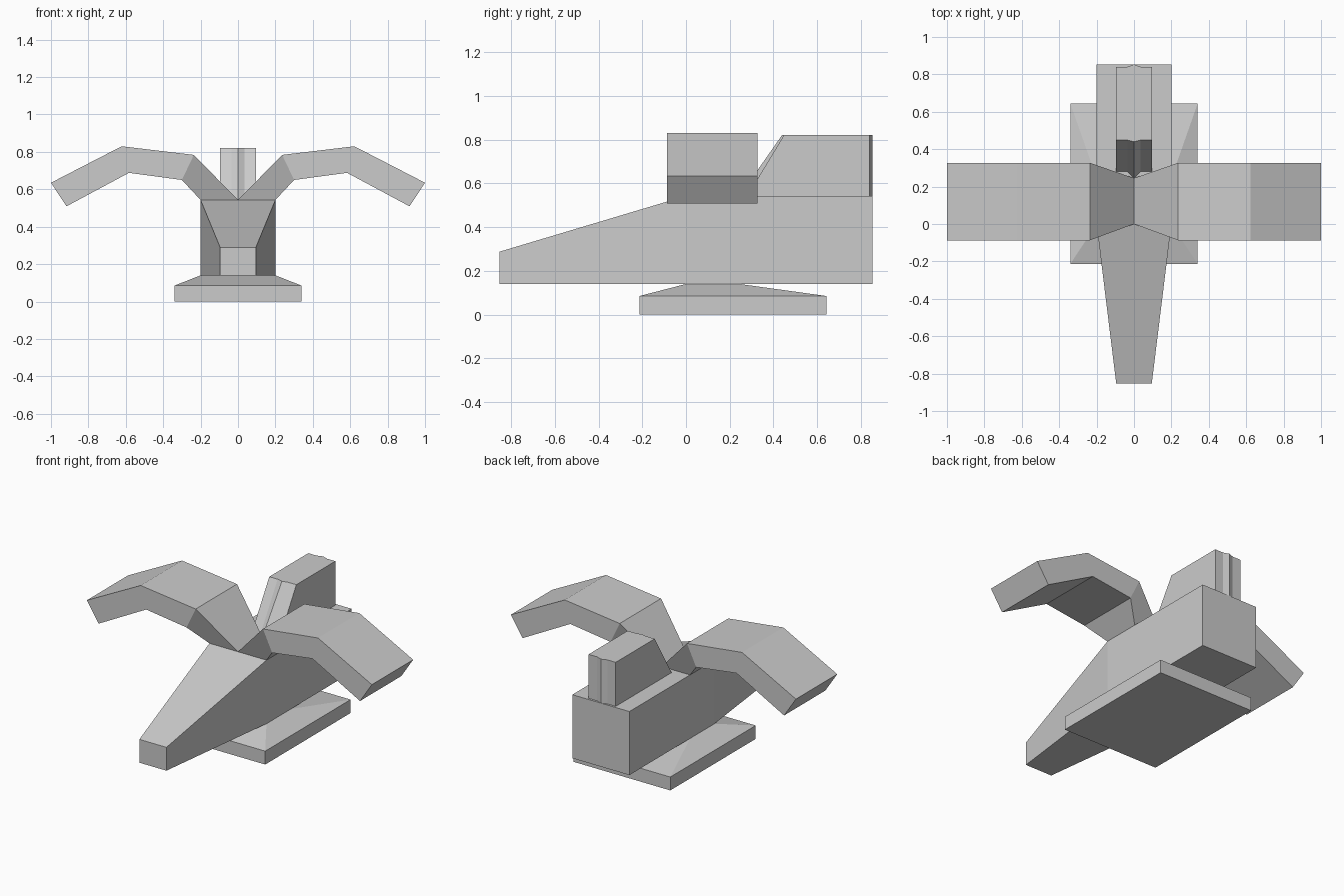
import bpy, bmesh

if "Cube" in bpy.data.objects:
    bpy.data.objects.remove(bpy.data.objects["Cube"])


def loft(name, rings, mirror=False, cap_start=True):
    """Skin equal-sized rings of points into a solid, optionally mirrored in x."""
    bm = bmesh.new()
    loops = [[bm.verts.new(p) for p in ring] for ring in rings]
    n = len(loops[0])
    for a, b in zip(loops, loops[1:]):
        for i in range(n):
            j = (i + 1) % n
            bm.faces.new((a[i], a[j], b[j], b[i]))
    if cap_start:
        bm.faces.new(loops[0][::-1])
    bm.faces.new(loops[-1])
    bmesh.ops.recalc_face_normals(bm, faces=bm.faces)
    mesh = bpy.data.meshes.new(name)
    bm.to_mesh(mesh)
    bm.free()
    obj = bpy.data.objects.new(name, mesh)
    bpy.context.collection.objects.link(obj)
    if mirror:
        mod = obj.modifiers.new("mirror", 'MIRROR')
        mod.use_axis[0] = True
    return obj


def rect_xy(hx, y0, y1, z):
    return [(-hx, y0, z), (hx, y0, z), (hx, y1, z), (-hx, y1, z)]


def rect_xz(hx, z0, z1, y):
    return [(-hx, y, z0), (hx, y, z0), (hx, y, z1), (-hx, y, z1)]


# Base plate with a sloped top
loft("base_plate", [rect_xy(0.34, -0.213, 0.643, 0),
                    rect_xy(0.34, -0.213, 0.643, 0.085),
                    rect_xy(0.2, 0.0, 0.245, 0.14)])

# Body with a tapering nose
loft("body", [rect_xz(0.095, 0.14, 0.288, -0.853),
              rect_xz(0.2, 0.14, 0.543, 0.0),
              rect_xz(0.2, 0.14, 0.543, 0.853)])

# Bent wings: top x, z, bottom x, z, front y, back y
stations = [(0.0, 0.543, 0.2, 0.543, 0.0, 0.245),
            (0.236, 0.784, 0.3, 0.65, -0.087, 0.327),
            (0.622, 0.83, 0.583, 0.688, -0.087, 0.327),
            (1.0, 0.635, 0.917, 0.509, -0.087, 0.327)]
loft("wings", [[(tx, y0, tz), (bx, y0, bz), (bx, y1, bz), (tx, y1, tz)]
               for tx, tz, bx, bz, y0, y1 in stations], mirror=True)

# Rear fin with a raked front and small centre ridges front and back
def fin_ring(z, edge, ridge):
    front = [(-0.095, edge), (-0.036, edge), (0, ridge), (0.036, edge), (0.095, edge)]
    back = [(0.095, 0.84), (0.036, 0.84), (0, 0.853), (-0.036, 0.84), (-0.095, 0.84)]
    return [(x, y, z) for x, y in front + back]


loft("tail_fin", [fin_ring(0.543, 0.28, 0.245), fin_ring(0.822, 0.449, 0.44)])
